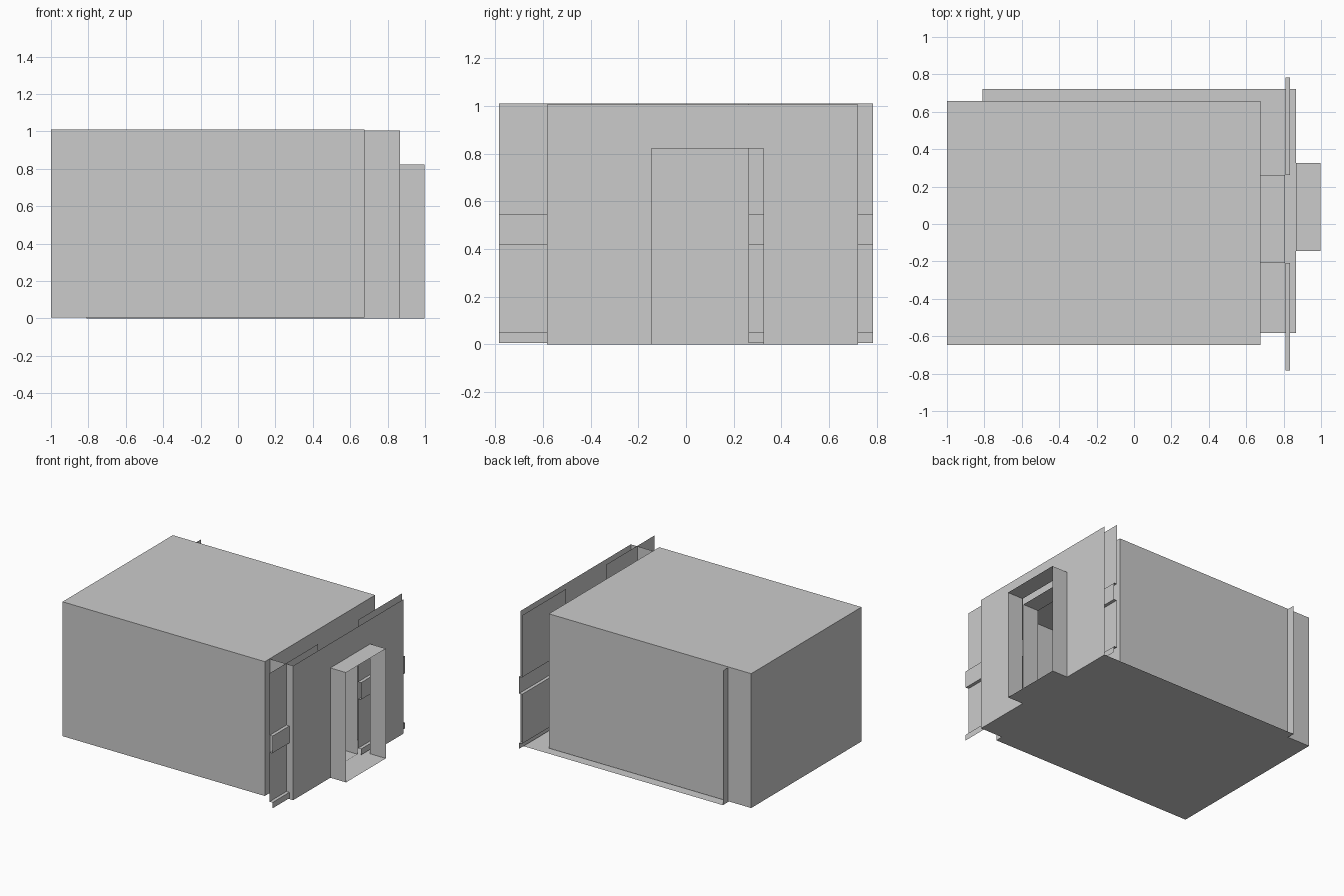
import bpy, bmesh
from mathutils import Vector

if "Cube" in bpy.data.objects:
    bpy.data.objects.remove(bpy.data.objects["Cube"])

LEN, WID, HGT = 1.676, 1.305, 1.006      # size of each room shell
DOOR_Y0, DOOR_Y1, DOOR_H = 0.44, 0.91, 0.822
PORCH = 0.13                             # depth of the door passage


def make_object(name, quads, offset=(0, 0, 0)):
    """Thin-sheet object from a list of four-point faces."""
    bm = bmesh.new()
    for q in quads:
        bm.faces.new([bm.verts.new(Vector(p) + Vector(offset)) for p in q])
    bmesh.ops.remove_doubles(bm, verts=bm.verts, dist=1e-4)
    me = bpy.data.meshes.new(name)
    bm.to_mesh(me)
    bm.free()
    ob = bpy.data.objects.new(name, me)
    bpy.context.collection.objects.link(ob)
    return ob


def wall_x(x, y0, y1, z0, z1):
    return [(x, y0, z0), (x, y1, z0), (x, y1, z1), (x, y0, z1)]


def wall_y(y, x0, x1, z0, z1):
    return [(x1, y, z0), (x0, y, z0), (x0, y, z1), (x1, y, z1)][::-1]


def slab(z, x0, x1, y0, y1):
    return [(x0, y0, z), (x1, y0, z), (x1, y1, z), (x0, y1, z)]


def shell(name, offset, closed):
    """Room with a doorway in the right wall; closed adds roof and back."""
    quads = [
        slab(0, 0, LEN, 0, WID)[::-1],
        wall_x(0, 0, WID, 0, HGT)[::-1],
        wall_y(0, 0, LEN, 0, HGT),
        # right wall around the doorway
        wall_x(LEN, 0, DOOR_Y0, 0, HGT),
        wall_x(LEN, DOOR_Y1, WID, 0, HGT),
        wall_x(LEN, DOOR_Y0, DOOR_Y1, DOOR_H, HGT),
    ]
    if closed:
        quads += [slab(HGT, 0, LEN, 0, WID), wall_y(WID, 0, LEN, 0, HGT)[::-1]]
    make_object(name, quads, offset)
    # open-ended door passage
    end = LEN + PORCH
    make_object(name + "_passage", [
        slab(0, LEN, end, DOOR_Y0, DOOR_Y1)[::-1],
        slab(DOOR_H, LEN, end, DOOR_Y0, DOOR_Y1),
        wall_y(DOOR_Y0, LEN, end, 0, DOOR_H),
        wall_y(DOOR_Y1, LEN, end, 0, DOOR_H)[::-1],
    ], offset)


shell("outer_room", (-1.0, -0.648, 0.005), True)
shell("inner_room", (-0.81, -0.584, 0.0), False)

# Wall panels with a raised rail and skirting, either side of the doorway
PROFILE = [(0.81, 1.011), (0.81, 0.547), (0.834, 0.547), (0.834, 0.42),
           (0.81, 0.42), (0.81, 0.05), (0.834, 0.05), (0.834, 0.006)]
for name, y0, y1 in (("front_panel", -0.784, -0.208), ("back_panel", 0.263, 0.784)):
    make_object(name, [[(a[0], y0, a[1]), (b[0], y0, b[1]), (b[0], y1, b[1]), (a[0], y1, a[1])]
                       for a, b in zip(PROFILE, PROFILE[1:])])
